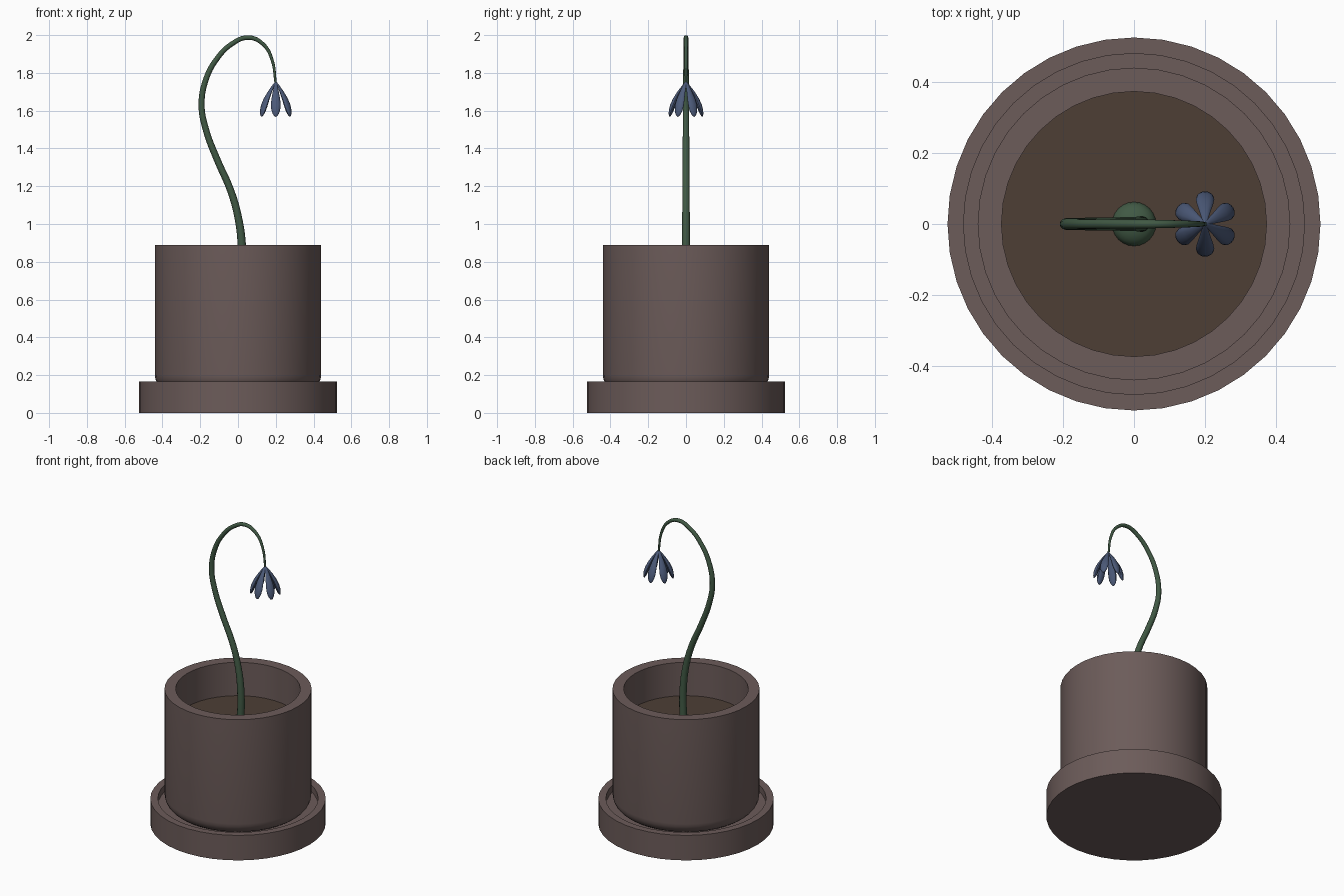
import bpy, bmesh, math
from mathutils import Vector

if "Cube" in bpy.data.objects:
    bpy.data.objects.remove(bpy.data.objects["Cube"])

def material(name, rgb):
    m = bpy.data.materials.new(name)
    m.diffuse_color = (*rgb, 1)
    m.use_nodes = True
    m.node_tree.nodes["Principled BSDF"].inputs["Base Color"].default_value = m.diffuse_color
    return m

CLAY = material("clay", (0.150, 0.106, 0.101))
SOIL = material("soil", (0.074, 0.049, 0.036))
GREEN = material("stem green", (0.052, 0.100, 0.058))
BLUE = material("petal blue", (0.072, 0.102, 0.190))

def smooth(ob, angle=35):
    bpy.ops.object.select_all(action='DESELECT')
    ob.select_set(True)
    bpy.context.view_layer.objects.active = ob
    bpy.ops.object.shade_smooth_by_angle(angle=math.radians(angle))

def add_object(name, bm, mat):
    bmesh.ops.remove_doubles(bm, verts=bm.verts, dist=1e-5)
    bmesh.ops.recalc_face_normals(bm, faces=bm.faces)
    me = bpy.data.meshes.new(name)
    bm.to_mesh(me)
    bm.free()
    me.materials.append(mat)
    ob = bpy.data.objects.new(name, me)
    bpy.context.collection.objects.link(ob)
    smooth(ob)
    return ob

def lathe(name, profile, mat, sides=40):
    """Spin an (r, z) profile around the z axis."""
    bm = bmesh.new()
    verts = [bm.verts.new((r, 0, z)) for r, z in profile]
    edges = [bm.edges.new(p) for p in zip(verts, verts[1:])]
    bmesh.ops.spin(bm, geom=verts + edges, cent=(0, 0, 0), axis=(0, 0, 1),
                   angle=math.tau, steps=sides, use_duplicate=False)
    return add_object(name, bm, mat)

# Saucer with raised rim
lathe("saucer", [(0, 0), (0.525, 0), (0.525, 0.165), (0.48, 0.165),
                 (0.48, 0.12), (0, 0.12)], CLAY)

# Pot with rounded bottom edge
B = 0.08
bottom = [(0.44 - B + B * math.sin(a), 0.12 + B - B * math.cos(a))
          for a in (i * math.pi / 12 for i in range(7))]
lathe("pot", [(0, 0.12)] + bottom + [(0.44, 0.89), (0.373, 0.89),
                                     (0.373, 0.62), (0, 0.62)], CLAY)

# Soil
lathe("soil", [(0, 0.63), (0.373, 0.63), (0.373, 0.67), (0, 0.67)], SOIL)

# Low bulb at the foot of the stem
lathe("bulb", [(0.062 * math.cos(a), 0.67 + 0.04 * math.sin(a))
               for a in (i * math.pi / 12 for i in range(7))], GREEN, 24)

# Stem: tapered tube along a hooked path (x, z, radius)
path = [(0.02, 0.66, .023), (0.02, 0.89, .022), (0.0, 1.04, .020),
        (-0.04, 1.18, .019), (-0.11, 1.34, .018), (-0.17, 1.50, .017),
        (-0.193, 1.635, .016), (-0.168, 1.77, .015), (-0.115, 1.87, .014),
        (-0.033, 1.953, .013), (0.057, 1.987, .012), (0.135, 1.95, .010),
        (0.18, 1.87, .008), (0.20, 1.74, .006)]
cu = bpy.data.curves.new("stem", 'CURVE')
cu.dimensions = '3D'
cu.bevel_depth = 1.0
cu.bevel_resolution = 4
cu.resolution_u = 6
cu.use_fill_caps = True
sp = cu.splines.new('BEZIER')
sp.bezier_points.add(len(path) - 1)
for bp, (x, z, r) in zip(sp.bezier_points, path):
    bp.co = (x, 0, z)
    bp.radius = r
    bp.handle_left_type = bp.handle_right_type = 'AUTO'
cu.materials.append(GREEN)
stem = bpy.data.objects.new("stem", cu)
bpy.context.collection.objects.link(stem)
bpy.ops.object.select_all(action='DESELECT')
stem.select_set(True)
bpy.context.view_layer.objects.active = stem
bpy.ops.object.convert(target='MESH')
smooth(bpy.context.view_layer.objects.active, 60)

# Six drooping teardrop petals, (distance along, half width)
widths = [(0, 0.003), (0.12, 0.009), (0.3, 0.016), (0.5, 0.023), (0.68, 0.026),
          (0.82, 0.023), (0.92, 0.016), (0.98, 0.008), (1, 0.001)]
N = 12
for k in range(6):
    ang = math.radians(30 + 60 * k)
    out, side = Vector((math.cos(ang), math.sin(ang), 0)), Vector((-math.sin(ang), math.cos(ang), 0))
    top = Vector((0.2, 0, 1.755))
    bm = bmesh.new()
    rings = []
    for t, w in widths:
        c = top + out * (0.088 * t + 0.012 * math.sin(math.pi * t)) - Vector((0, 0, 0.187 * t))
        nrm = (out * 0.9 + Vector((0, 0, 0.43))).normalized()
        rings.append([bm.verts.new(c + side * w * math.cos(a) + nrm * w * 0.55 * math.sin(a))
                      for a in (j * math.tau / N for j in range(N))])
    for r0, r1 in zip(rings, rings[1:]):
        for j in range(N):
            bm.faces.new((r0[j], r0[(j + 1) % N], r1[(j + 1) % N], r1[j]))
    bm.faces.new(rings[0])
    bm.faces.new(rings[-1])
    smooth(add_object(f"petal_{k + 1}", bm, BLUE), 80)
